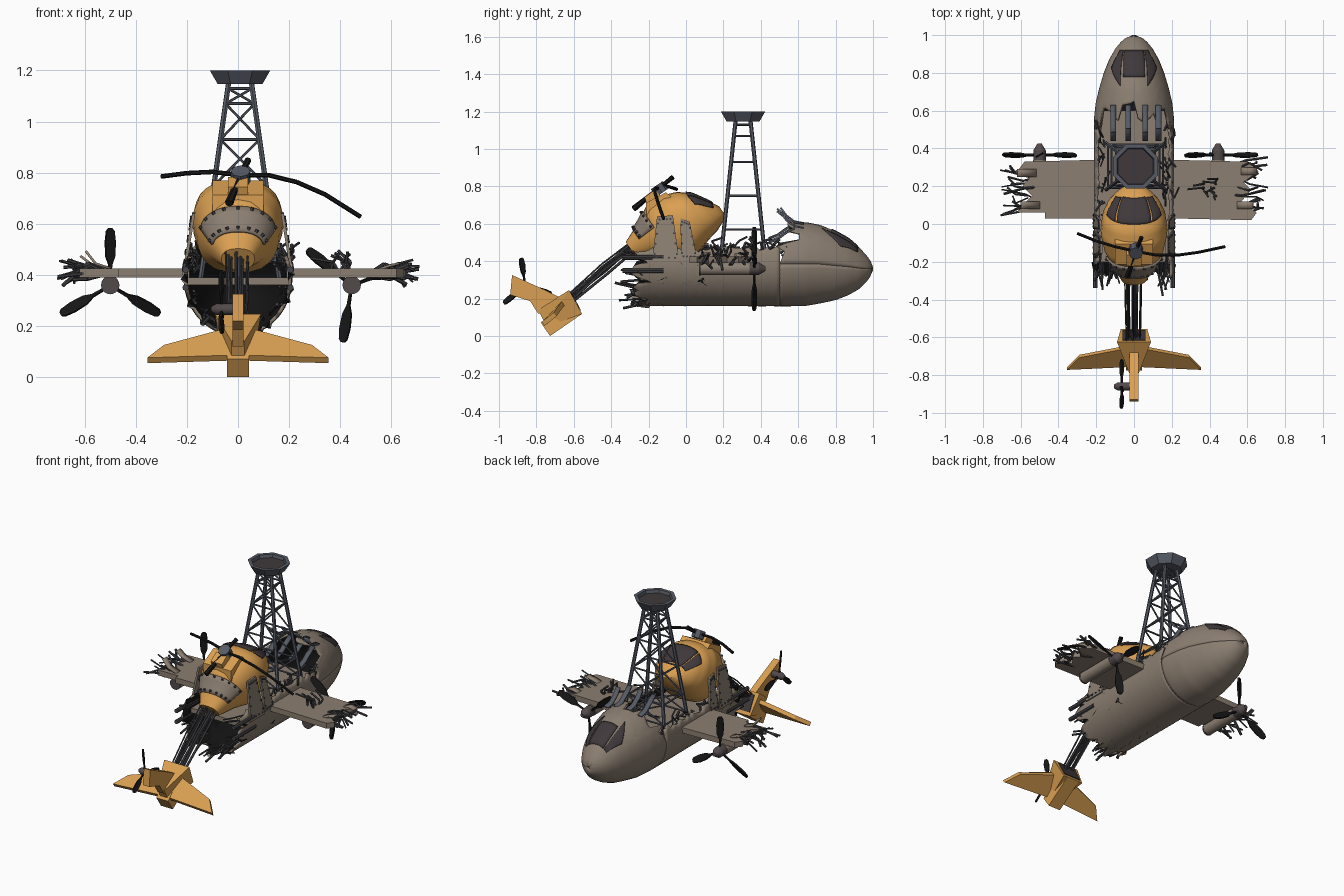
import bpy, bmesh, math, random
from mathutils import Vector as V, Matrix as M

if "Cube" in bpy.data.objects:
    bpy.data.objects.remove(bpy.data.objects["Cube"])
random.seed(4)
R = random.uniform

def mat(name, *c):
    m = bpy.data.materials.new(name)
    m.diffuse_color = (*c, 1)
    m.use_nodes = True
    m.node_tree.nodes["Principled BSDF"].inputs["Base Color"].default_value = m.diffuse_color
    return m
TAUPE = mat("taupe_hull", .26, .21, .165)
ORANGE = mat("orange_paint", .70, .35, .085)
STEEL = mat("tower_steel", .095, .105, .13)
WIRE = mat("wire_grey", .06, .06, .067)
BLACK = mat("black", .008, .008, .008)
GLASS = mat("dark_glass", .05, .04, .043)
HUB = mat("hub_brown", .085, .068, .07)

def finish(name, bm, *mats, smooth=False, recalc=True):
    if recalc:
        bmesh.ops.recalc_face_normals(bm, faces=bm.faces)
    me = bpy.data.meshes.new(name)
    bm.to_mesh(me)
    bm.free()
    ob = bpy.data.objects.new(name, me)
    bpy.context.collection.objects.link(ob)
    for m in mats:
        me.materials.append(m)
    if smooth:
        bpy.context.view_layer.objects.active = ob
        ob.select_set(True)
        bpy.ops.object.shade_smooth_by_angle(angle=math.radians(35))
        ob.select_set(False)
    return ob

def grid(name, f, nu, nv, *mats, thick=0, caps=False):
    """Surface from f(u, v), optionally thickened inward."""
    bm = bmesh.new()
    p = [[bm.verts.new(f(i / nu, j / nv)) for j in range(nv + 1)] for i in range(nu + 1)]
    for i in range(nu):
        for j in range(nv):
            bm.faces.new((p[i][j], p[i+1][j], p[i+1][j+1], p[i][j+1]))
    if caps:
        bm.faces.new(p[0][:-1])
        bm.faces.new(p[-1][:-1][::-1])
        bmesh.ops.remove_doubles(bm, verts=bm.verts, dist=1e-5)
    ob = finish(name, bm, *mats, smooth=True, recalc=caps)
    if thick:
        s = ob.modifiers.new("thickness", 'SOLIDIFY')
        s.thickness, s.offset = thick, -1
        s.material_offset = len(mats) - 1
    return ob

def prism(name, pts, off, m):
    bm = bmesh.new()
    off = V(off)
    a = [bm.verts.new(V(q) - off / 2) for q in pts]
    b = [bm.verts.new(V(q) + off / 2) for q in pts]
    bm.faces.new(a)
    bm.faces.new(b[::-1])
    for i in range(len(a)):
        j = (i + 1) % len(a)
        bm.faces.new((a[i], b[i], b[j], a[j]))
    return finish(name, bm, m)

def rods(name, segs, m, n=6):
    """Cylinders (or cones) from (start, end, radius[, end radius])."""
    bm = bmesh.new()
    for a, b, r, *r2 in segs:
        a, b = V(a), V(b)
        d = b - a
        bmesh.ops.create_cone(bm, cap_ends=True, segments=n, radius1=r, radius2=r2[0] if r2 else r, depth=d.length,
            matrix=M.Translation((a + b) / 2) @ d.to_track_quat('Z', 'Y').to_matrix().to_4x4())
    return finish(name, bm, m, smooth=n > 8)

def path(pts, r):
    return [(pts[i], pts[i+1], r) for i in range(len(pts) - 1)]

def interp(st, s):
    for a, b in zip(st, st[1:]):
        if s <= b[0]:
            break
    t = (s - a[0]) / (b[0] - a[0])
    return [x + (y - x) * t for x, y in zip(a[1:], b[1:])]

# ---- aeroplane hull: stations (y, centre z, half width, half height)
HULL = [(-.4, .385, .21, .225), (.55, .385, .213, .226), (.64, .385, .203, .224), (.72, .384, .184, .209), (.8, .376, .16, .184),
        (.87, .37, .132, .151), (.93, .362, .098, .108), (.97, .36, .064, .066), (.99, .36, .038, .036), (1, .36, .008, .008)]
def hull(y, deg, off=0):
    zc, w, h = interp(HULL, y)
    t = math.radians(deg)
    return V(((w + off) * math.cos(t), y, zc + (h + off) * math.sin(t)))

jagF = [R(-.06, .07) for _ in range(61)]
def nose(u, v):
    j = round(v * 60) % 60
    start = .5 + max(0, math.sin(2 * math.pi * v)) * .09 + (jagF[j] if 3 < j < 27 else 0)
    return hull(start + (1 - start) * u, v * 360)
grid("hull_nose", nose, 28, 60, TAUPE, BLACK, thick=.014)
jagB = [R(-.05, .05) for _ in range(41)]
jagT = [(R(-4, 4), R(-4, 4)) for _ in range(41)]
def trough(u, v):
    y0 = -.245 + jagB[round(v * 40)]
    a, b = jagT[round(u * 36)]
    lift = 8 * max(0, u - .5)
    return hull(y0 + (.502 - y0) * u, (160 - lift + a) + v * (220 + 2 * lift + b - a))
grid("hull_rear", trough, 36, 40, TAUPE, BLACK, thick=.014)
prism("deck", [(-.195, -.2, .375), (.195, -.2, .375), (.195, .6, .375), (-.195, .6, .375)], (0, 0, .03), TAUPE)

def pane(name, f, c, off=.005):
    """Curved glass plate between four (station, angle) corners."""
    def g(u, v):
        a = [c[0][k] + (c[1][k] - c[0][k]) * u for k in (0, 1)]
        b = [c[3][k] + (c[2][k] - c[3][k]) * u for k in (0, 1)]
        return f(a[0] + (b[0] - a[0]) * v, a[1] + (b[1] - a[1]) * v, off)
    return grid(name, g, 8, 8, GLASS, thick=.008)
pane("nose_window_centre", hull, [(.78, 70), (.92, 62), (.92, 118), (.78, 110)])
pane("nose_window_right", hull, [(.83, 38), (.92, 46), (.92, 59), (.73, 67)])
pane("nose_window_left", hull, [(.73, 113), (.92, 121), (.92, 134), (.83, 142)])

# ---- wings with torn tips, nacelles and propellers
WL = [(-.19, .34), (-.58, .33), (-.61, .29), (-.55, .25), (-.59, .2), (-.54, .15), (-.6, .09), (-.62, .06), (-.47, .06), (-.47, .03), (-.19, .03)]
WR = [(.19, .34), (.6, .33), (.66, .28), (.58, .22), (.62, .18), (.57, .12), (.65, .06), (.62, .02), (.19, .03)]
for nm, w in (("left_wing", WL), ("right_wing", WR)):
    prism(nm, [(x, y, .408) for x, y in w], (0, 0, .035), TAUPE)

def propeller(name, c, axis, r, wide, angles):
    """Twisted paddle blades about a hub; axis 'Y' or 'X'."""
    for k, a in enumerate(angles):
        prof = [(.05, .2), (.35, .28), (.5, .85), (.75, 1), (.95, .75), (1, .3)]
        pts = [(t * r, wide * h, 0) for t, h in prof] + [(t * r, -wide * h, 0) for t, h in prof[::-1]]
        base = M.Rotation(math.pi / 2, 4, 'X')
        if axis == 'X':
            base = M.Rotation(math.pi / 2, 4, 'Z') @ base
        T = M.Translation(c) @ base @ M.Rotation(math.radians(a), 4, 'Z') @ M.Rotation(.5, 4, 'X')
        prism(f"{name}_blade_{k}", pts, (0, 0, .01), BLACK).data.transform(T)

for side, x, a0 in (("left", -.5, 90), ("right", .445, 21)):
    rods(side + "_nacelle", [((x, .08, .36), (x, .34, .36), .035)], TAUPE, 20)
    rods(side + "_hub", [((x, .34, .36), (x, .39, .36), .033), ((x, .39, .36), (x, .425, .36), .033, .012),
                         ((x, .07, .36), (x, .081, .36), .036)], HUB, 20)
    propeller(side + "_propeller", (x, .365, .358), 'Y', .225, .023, (a0, a0 + 120, a0 + 240))

# ---- helicopter cabin, pitched nose up: stations (s, offset, half width, half height)
P0, D, N = V((0, -.30, .47)), V((0, .82, .57)), V((0, -.57, .82))
CAB = [(0, -.01, .065, .05), (.1, -.02, .115, .1), (.2, -.04, .16, .175), (.3, -.045, .178, .18), (.38, -.05, .168, .153),
       (.44, -.07, .14, .12), (.49, -.1, .095, .068), (.52, -.12, .045, .03)]
def cabin(s, deg, off=0):
    n, w, h = interp(CAB, s)
    t = math.radians(deg)
    c, sn = math.cos(t), math.sin(t)
    sq = lambda q: math.copysign(abs(q) ** .85, q)
    return P0 + D * (s + off * .5) + N * (n + (h + off) * sq(sn)) + V(((w + off) * sq(c), 0, 0))
grid("cabin", lambda u, v: cabin(.52 * u, 360 * v), 26, 24, ORANGE, caps=True)
pane("cabin_window_centre", cabin, [(.415, 58), (.5, 50), (.5, 130), (.415, 122)], .006)
pane("cabin_window_right", cabin, [(.42, 22), (.49, 15), (.497, 44), (.415, 53)], .006)
pane("cabin_window_left", cabin, [(.415, 127), (.497, 136), (.49, 165), (.42, 158)], .006)
prism("engine_cowl", [P0 + D*.17 + N*.09, P0 + D*.34 + N*.09, P0 + D*.33 + N*.135, P0 + D*.21 + N*.15], (.2, 0, 0), ORANGE)
prism("mast_fairing", [P0 + D*.2 + N*.1, P0 + D*.3 + N*.1, P0 + D*.29 + N*.18, P0 + D*.22 + N*.18], (.08, 0, 0), ORANGE)

# main rotor with drooping bent blades
H = V((.01, -.145, .79))
rods("rotor_mast", [(P0 + D*.26 + N*.15, H, .02), (H - N*.03, H + N*.02, .038)], STEEL, 8)
blades = path([(-.3, -.05, .785), (-.2, -.09, .798), (-.1, -.12, .803), H, (.12, -.165, .79), (.23, -.165, .763), (.34, -.15, .715), (.48, -.12, .627)], .009)
rods("rotor_blades_long", blades, BLACK, 6)
rods("rotor_blades_short", [(H, (.04, -.07, .85), .01, .013), (H, (-.035, -.28, .68), .01, .017)], BLACK, 6)

# ---- riveted repair plates
rivets = []
grid("rear_collar", lambda u, v: cabin(.06 + .1 * u, 15 + 150 * v, .014), 4, 16, TAUPE, thick=.012)
for i in range(9):
    for s in (.07, .15):
        p = cabin(s, 20 + i * 17.5, .012)
        rivets.append((p, p + (cabin(s, 20 + i * 17.5, .022) - p), .007))
for sx in (-1, 1):
    for k, q in enumerate(([(-.18, .4), (-.155, .64), (-.07, .645), (-.035, .4)], [(-.025, .41), (-.03, .63), (.02, .61), (.06, .41)])):
        P = [V((sx * (.212 - (z - .4) * .16), y, z)) for y, z in q]
        prism(f"side_plate_{'left' if sx < 0 else 'right'}_{k}", P, (.012, 0, 0), TAUPE)
        mid = sum(P, V()) / 4
        for a, b in zip(P, P[1:] + P[:1]):
            for t in (.1, .37, .63, .9):
                p = mid + (a.lerp(b, t) - mid) * .85
                rivets.append((p, p + V((sx * .011, 0, 0)), .006))
rods("rivets", rivets, WIRE, 6)

# ---- broken tail boom and tail
boom = []
for k in range(12):
    x, o = R(-.05, .05), R(-.035, .035)
    a, b = P0 + N * o + V((x, 0, 0)), V((x * .8, -.63 + o * -.5, .19 + o * .8))
    boom += path([a + D * .04, a.lerp(b, .4) + N * R(-.015, .015), b], R(.004, .008))
rods("broken_boom", boom, WIRE)
bm = bmesh.new()
for y, z, w in ((-.625, .246, .09), (-.556, .118, .07), (-.79, .14, .025), (-.745, .05, .025)):
    for s in (-1, 1):
        bm.verts.new((s * w, y, z))
bmesh.ops.convex_hull(bm, input=bm.verts)
finish("tail_body", bm, ORANGE)
prism("tail_mouth", [(0, -.617, .233), (0, -.566, .137), (0, -.562, .139), (0, -.613, .235)], (.12, 0, 0), GLASS)
yz = lambda q: [(0, y, z) for y, z in q]
prism("tail_fin", yz([(-.93, .326), (-.754, .246), (-.66, .2), (-.7, .12), (-.79, .12), (-.834, .187), (-.94, .22)]), (.045, 0, 0), ORANGE)
prism("ventral_fin", yz([(-.556, .118), (-.727, 0), (-.775, .07), (-.68, .17)]), (.085, 0, 0), ORANGE)
for s, nm in ((-1, "left"), (1, "right")):
    prism(nm + "_stabiliser", [(s*.03, -.65, .185), (s*.03, -.75, .075), (s*.355, -.765, .065), (s*.29, -.70, .115)], N * .026, ORANGE)
rods("tail_hub", [((.0, -.86, .265), (-.085, -.86, .265), .022), ((-.085, -.86, .265), (-.105, -.86, .265), .022, .01)], HUB, 12)
propeller("tail_rotor", (-.065, -.86, .27), 'X', .15, .016, (98, 220, 342))

# ---- lattice tower with octagonal platform
CX, CY = .008, .305
def leg(z, sx, sy):
    t = (1.15 - z) / .7
    return V((CX + sx * (.045 + .1 * t), CY + sy * (.04 + .075 * t), z))
C4 = [(-1, -1), (1, -1), (1, 1), (-1, 1)]
lat = [(leg(.385, *c), leg(1.155, *c), .011) for c in C4]
LV = [.45, .57, .75, .93, 1.07, 1.13]
for c, d in zip(C4, C4[1:] + C4[:1]):
    for i, z in enumerate(LV):
        lat.append((leg(z, *c), leg(z, *d), .006))
        if i < 5 and c[1] == d[1]:
            lat += [(leg(z, *c), leg(LV[i+1], *d), .005), (leg(z, *d), leg(LV[i+1], *c), .005)]
rods("tower_lattice", lat, STEEL)
bm = bmesh.new()
rings = [[bm.verts.new((CX + r * math.cos((k + .5) * math.pi / 4), CY + r * math.sin((k + .5) * math.pi / 4), z)) for k in range(8)]
         for r, z in ((.095, 1.147), (.128, 1.2), (.105, 1.2), (.1, 1.18))]
for a, b in zip(rings, rings[1:]):
    for k in range(8):
        bm.faces.new((a[k], a[(k+1) % 8], b[(k+1) % 8], b[k]))
bm.faces.new(rings[0][::-1])
bm.faces.new(rings[-1]).material_index = 1
finish("tower_platform", bm, STEEL, GLASS)

# ---- torn wires and bent metal strips
w = []
for s in (-1, 1):
    for k in range(17):
        p = V((s * R(.5, .57), R(.05, .32), R(.395, .42)))
        q = p + V((s * R(.05, .09), R(-.03, .03), R(-.02, .035)))
        e = V((s * R(.64, .715), q.y + R(-.04, .04), R(.35, .46)))
        w += path([p, q, e], R(.004, .008))
for k in range(26):                      # open rear end
    t = R(165, 375)
    p = hull(-.15, t, -.03)
    q = p + V((R(-.02, .02), R(-.12, -.06), R(-.02, .02)))
    w += path([p, q, q + V((R(-.03, .03), R(-.12, -.03), R(-.03, .03)))], R(.004, .008))
for k in range(30):                      # edges of the open top
    s = random.choice((-1, 1))
    p = V((s * R(.15, .2), R(.03, .55), R(.4, .46)))
    q = p + V((R(-.03, .03), R(-.06, .06), R(.02, .06)))
    w += path([p, q, q + V((R(-.04, .03), R(-.06, .06), R(-.03, .04)))], R(.004, .008))
for k in range(9):                       # hole in the right wing
    p = V((R(.36, .44), R(.15, .24), .42))
    w += path([p, p + V((R(-.03, .02), R(-.02, .02), .03)), p + V((R(-.09, .02), R(-.03, .03), R(.04, .09)))], .006)
rods("torn_wires", w, WIRE)
rods("hull_edge_tubes", [((s * .205, -.34, z), (s * .205, -.12, z), .013) for s in (-1, 1) for z in (.35, .42)], WIRE, 8)

def strip(name, pts, wide, m):
    wv = V(wide)
    n = len(pts) - 1
    return grid(name, lambda u, v: V(pts[round(u * n)]) + wv * (v - .5), n, 1, m, thick=.01)
for i, x in enumerate((-.11, -.03, .06, .13)):
    z = .61 - 1.6 * x * x
    strip(f"torn_strip_{i}", [(x, .63, z), (x, .58, z + .01), (x, .54, z + .04), (x, .49 + .02 * (i % 2), z + .08)], (.03, 0, 0), STEEL)
    strip(f"hanging_strip_{i}", [(x, .58, z), (x, .53, z - .03), (x, .49, z - .06), (x, .44, z - .08)], (.03, 0, 0), STEEL)
for i, (x, y) in enumerate(((-.5, .1), (-.52, .27), (.53, .1), (.55, .28))):
    s = math.copysign(1, x)
    strip(f"wing_strip_{i}", [(x, y, .42), (x + s * .06, y, .44), (x + s * .1, y, .49 - .02 * i)], (0, .04, 0), TAUPE)
